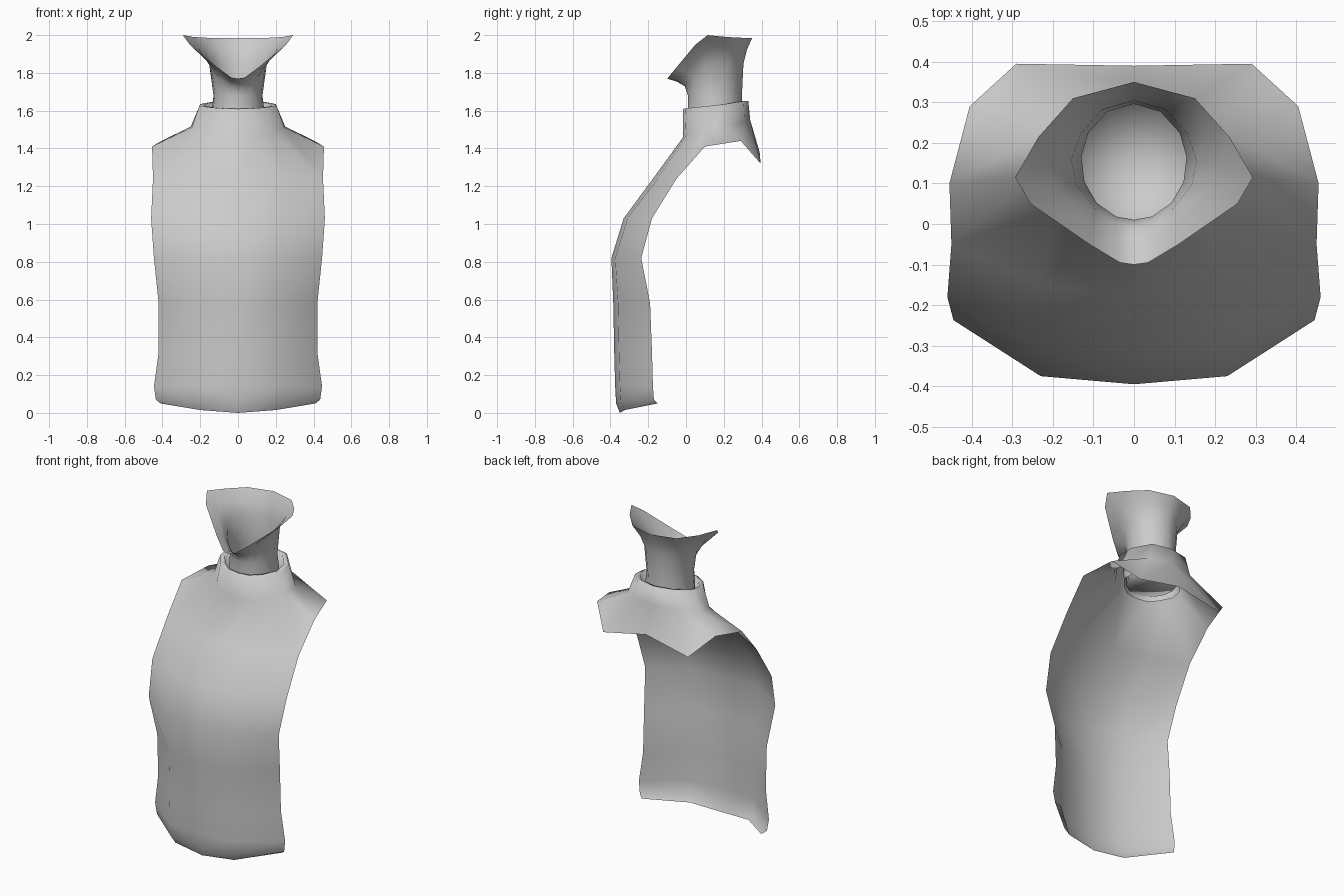
import bpy
import math

cube = bpy.data.objects.get("Cube")
if cube:
    bpy.data.objects.remove(cube)

# One plain cloth colour
grey = bpy.data.materials.new("light grey cloth")
grey.use_nodes = True
colour = (0.6, 0.6, 0.6, 1.0)
grey.diffuse_color = colour
bsdf = grey.node_tree.nodes["Principled BSDF"]
bsdf.inputs["Base Color"].default_value = colour
bsdf.inputs["Roughness"].default_value = 0.8


def loft(name, rows, cap_centre=None):
    """Skin a list of half rows (they may grow longer upward) and mirror across x."""
    verts, faces, ids = [], [], []
    for row in rows:
        ids.append(list(range(len(verts), len(verts) + len(row))))
        verts += row
    for low, high in zip(ids, ids[1:]):
        for j in range(min(len(low), len(high)) - 1):
            faces.append((low[j], low[j + 1], high[j + 1], high[j]))
    if cap_centre:
        verts.append(cap_centre)
        for a, b in zip(ids[0], ids[0][1:]):
            faces.append((b, a, len(verts) - 1))
    mesh = bpy.data.meshes.new(name)
    mesh.from_pydata(verts, [], faces)
    mesh.update()
    mesh.materials.append(grey)
    obj = bpy.data.objects.new(name, mesh)
    bpy.context.collection.objects.link(obj)
    mod = obj.modifiers.new("Mirror", "MIRROR")
    mod.use_clip = True
    mod.merge_threshold = 0.001
    for p in mesh.polygons:
        p.use_smooth = True
    return obj


# Front panel: centre, middle and side point of each row, hem upward
panel = [
    [(0, -0.35, 0.0), (0.20, -0.325, 0.015), (0.41, -0.15, 0.05)],
    [(0, -0.37, 0.05), (0.22, -0.345, 0.06), (0.435, -0.17, 0.07)],
    [(0, -0.375, 0.14), (0.22, -0.35, 0.14), (0.445, -0.175, 0.14)],
    [(0, -0.38, 0.32), (0.22, -0.355, 0.32), (0.42, -0.18, 0.32)],
    [(0, -0.385, 0.58), (0.22, -0.36, 0.58), (0.42, -0.19, 0.58)],
    [(0, -0.395, 0.82), (0.23, -0.375, 0.82), (0.445, -0.237, 0.82)],
    [(0, -0.33, 1.03), (0.23, -0.31, 1.03), (0.46, -0.18, 1.03)],
]

# Yoke edge, running from the chest over the shoulder to the back
yoke = [(0, -0.175, 1.24), (0.23, -0.15, 1.24), (0.45, -0.05, 1.24),
        (0.455, 0.10, 1.41), (0.405, 0.29, 1.44), (0.29, 0.395, 1.32),
        (0, 0.39, 1.38)]
collar_base = [(0, -0.015, 1.46), (0.10, 0.0, 1.465), (0.18, 0.045, 1.48),
               (0.245, 0.12, 1.51), (0.25, 0.21, 1.515), (0.15, 0.31, 1.545),
               (0, 0.34, 1.55)]
collar_top = [(0, -0.015, 1.61), (0.08, -0.005, 1.612), (0.15, 0.045, 1.617),
              (0.205, 0.12, 1.625), (0.20, 0.21, 1.635), (0.12, 0.305, 1.65),
              (0, 0.33, 1.65)]


def inset(ring, scale, drop):
    return [(x * scale, 0.16 + (y - 0.16) * scale, z - drop) for x, y, z in ring]


# Collar rim folds inward and hangs down as a lining
loft("shirt_front_and_collar",
     panel + [yoke, collar_base, collar_top,
              inset(collar_top, 0.86, 0.0), inset(collar_top, 0.84, 0.14)])

# Neck tube, widening to a slanted open rim
angles = [math.radians(a) for a in (0, 20, 45, 70, 95, 120, 150, 180)]


def neck_ring(rx, ry, cy, z):
    return [(0 if i in (0, 7) else rx * math.sin(t), cy - ry * math.cos(t), z)
            for i, t in enumerate(angles)]


rim = [(0, -0.10, 1.77), (0.035, -0.095, 1.775), (0.11, -0.05, 1.83),
       (0.255, 0.05, 1.95), (0.293, 0.115, 2.0), (0.235, 0.215, 1.99),
       (0.15, 0.31, 1.985), (0, 0.35, 1.985)]
throat = neck_ring(0.13, 0.143, 0.153, 1.68)


def blend(f_xy, f_z):
    return [(a[0] + (b[0] - a[0]) * f_xy, a[1] + (b[1] - a[1]) * f_xy,
             a[2] + (b[2] - a[2]) * f_z) for a, b in zip(throat, rim)]


loft("neck",
     [neck_ring(0.14, 0.145, 0.155, 1.50), neck_ring(0.14, 0.145, 0.155, 1.60),
      throat, blend(0.15, 0.55), blend(0.5, 0.8), rim],
     cap_centre=(0, 0.155, 1.50))
